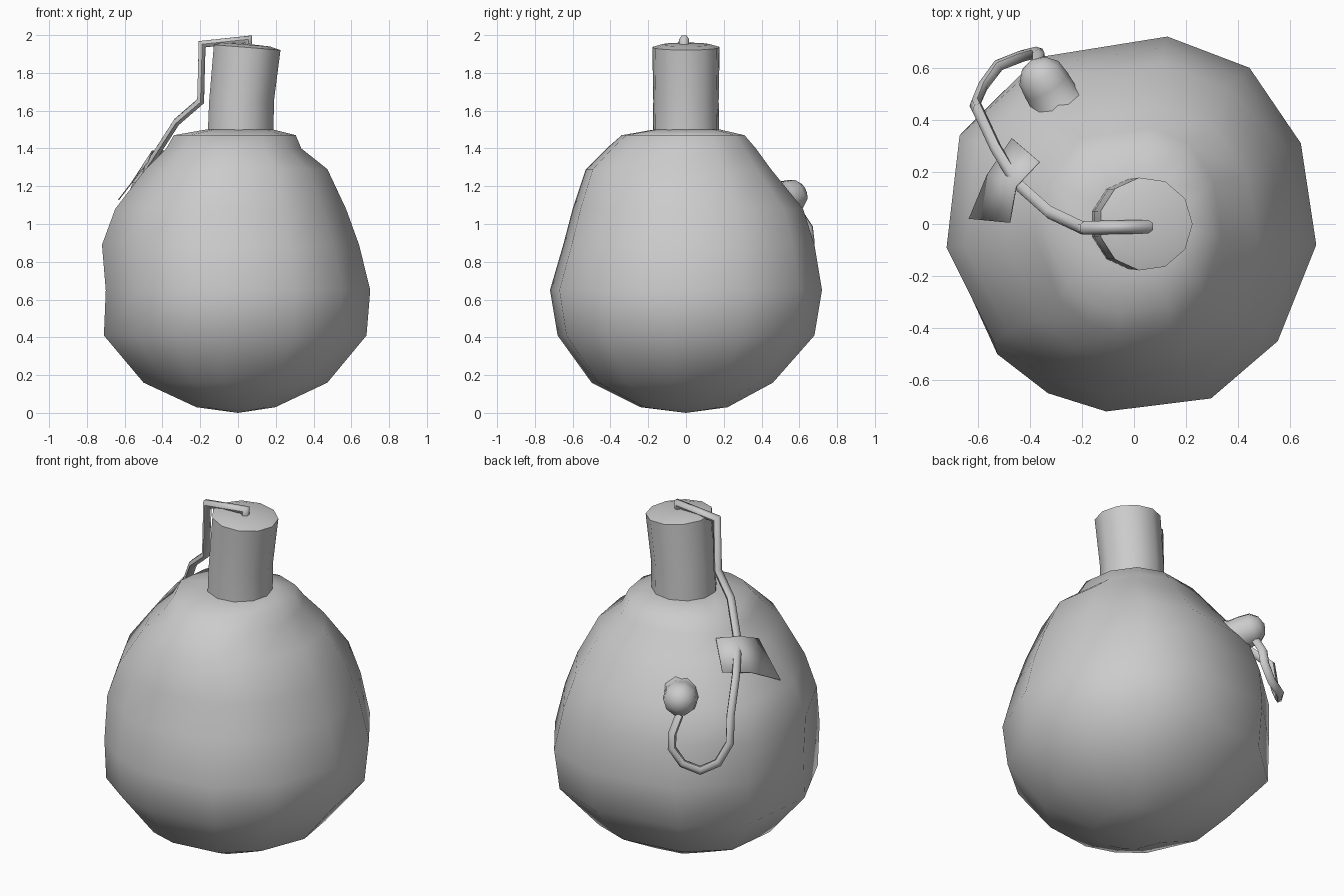
import bpy, math
from mathutils import Vector

if "Cube" in bpy.data.objects:
    bpy.data.objects.remove(bpy.data.objects["Cube"])

grey = bpy.data.materials.new("plain grey")
grey.diffuse_color = (0.6, 0.6, 0.6, 1)
grey.use_nodes = True
grey.node_tree.nodes["Principled BSDF"].inputs["Base Color"].default_value = grey.diffuse_color


def make(name, verts, faces, angle=60):
    me = bpy.data.meshes.new(name)
    me.from_pydata(verts, [], faces)
    me.materials.append(grey)
    ob = bpy.data.objects.new(name, me)
    bpy.context.collection.objects.link(ob)
    bpy.ops.object.select_all(action='DESELECT')
    ob.select_set(True)
    bpy.context.view_layer.objects.active = ob
    bpy.ops.object.mode_set(mode='EDIT')
    bpy.ops.mesh.select_all(action='SELECT')
    bpy.ops.mesh.normals_make_consistent(inside=False)
    bpy.ops.object.mode_set(mode='OBJECT')
    bpy.ops.object.shade_smooth_by_angle(angle=math.radians(angle))
    return ob


def skin(rings, start=None, end=None):
    """Join equal rings of points, with optional end points."""
    n = len(rings[0])
    verts = [p for r in rings for p in r]
    faces = [(k * n + i, k * n + (i + 1) % n, (k + 1) * n + (i + 1) % n, (k + 1) * n + i)
             for k in range(len(rings) - 1) for i in range(n)]
    for tip, base in ((start, 0), (end, (len(rings) - 1) * n)):
        if tip is not None:
            verts.append(tip)
            faces += [(base + i, base + (i + 1) % n, len(verts) - 1) for i in range(n)]
    return verts, faces


# Body: uneven round outline scaled to the extents at each height
outline = [(0.71, -0.08), (0.65, 0.31), (0.45, 0.60), (0.13, 0.72), (-0.38, 0.64),
           (-0.67, 0.36), (-0.72, -0.10), (-0.54, -0.50), (-0.34, -0.65),
           (-0.11, -0.72), (0.30, -0.67), (0.56, -0.45)]
# height, left, right, front, back
levels = [(0.03, -0.22, 0.20, -0.24, 0.22), (0.16, -0.50, 0.48, -0.50, 0.46),
          (0.41, -0.71, 0.69, -0.68, 0.68), (0.65, -0.70, 0.71, -0.72, 0.72),
          (0.89, -0.72, 0.65, -0.65, 0.68), (1.08, -0.65, 0.58, -0.60, 0.62),
          (1.29, -0.49, 0.48, -0.53, 0.45), (1.40, -0.38, 0.34, -0.42, 0.37),
          (1.47, -0.34, 0.31, -0.34, 0.31), (1.50, -0.17, 0.19, -0.17, 0.18)]
rings = []
for z, l, r, f, b in levels:
    rings.append([(x / 0.72 * (-l if x < 0 else r), y / 0.72 * (-f if y < 0 else b), z)
                  for x, y in outline])
make("body", *skin(rings, (0, 0, 0.0), (0, 0, 1.5)))

# Neck: slightly leaning tube with a tilted, low domed cap
rings = []
for z, cx, r, tilt in ((1.46, 0.01, 0.178, 0), (1.65, 0.015, 0.175, 0),
                       (1.935, 0.045, 0.18, -0.08), (1.95, 0.04, 0.13, -0.08)):
    rings.append([(cx + r * math.cos(a), r * math.sin(a), z + tilt * r * math.cos(a))
                  for a in (math.tau * i / 11 for i in range(11))])
make("neck", *skin(rings, None, (0.04, 0, 1.955)))

# Knob on the back left shoulder, with a stem sunk into the body
axis = Vector((-0.50, 0.82, 0.25)).normalized()
side = axis.cross(Vector((0, 0, 1))).normalized()
up = side.cross(axis)
centre = Vector((-0.35, 0.555, 1.145))
rings = [[centre + axis * d + (side * math.cos(a) + up * math.sin(a)) * r
          for a in (math.tau * i / 10 for i in range(10))]
         for d, r in ((-0.20, 0.16), (-0.09, 0.095), (-0.03, 0.095),
                      (0.03, 0.088), (0.07, 0.055))]
make("knob", *skin(rings, None, centre + axis * 0.09))

# Cord from the cap, down over the shoulder and looping up to the knob
path = [Vector(p) for p in (
    (0.055, -0.01, 1.945), (0.055, -0.01, 1.978), (-0.19, -0.015, 1.952),
    (-0.198, -0.015, 1.65), (-0.325, 0.045, 1.54), (-0.447, 0.153, 1.35),
    (-0.53, 0.29, 1.23), (-0.60, 0.44, 1.07), (-0.61, 0.46, 0.92),
    (-0.58, 0.53, 0.82), (-0.52, 0.61, 0.79), (-0.43, 0.645, 0.82),
    (-0.37, 0.66, 0.90), (-0.365, 0.65, 0.98), (-0.37, 0.59, 1.07))]
rings = []
u = Vector((0, 1, 0))
for i, p in enumerate(path):
    before = (p - path[i - 1]).normalized() if i else None
    after = (path[i + 1] - p).normalized() if i < len(path) - 1 else before
    before = before or after
    t = (before + after).normalized()
    u = (u - t * u.dot(t)).normalized()
    v = t.cross(u)
    # widen the section across the bend so the cord keeps its thickness
    bend = after - before
    stretch = 1 / max(0.6, t.dot(after))
    ring = []
    for k in range(6):
        a = math.tau * k / 6
        q = (u * math.cos(a) * 1.25 + v * math.sin(a)) * 0.021
        if bend.length > 0.01:
            d = bend.normalized()
            q += d * q.dot(d) * (stretch - 1)
        ring.append(p + q)
    rings.append(ring)
make("cord", *skin(rings, path[0], path[-1]))

# Patch: a folded strip holding the cord to the shoulder
patch = make("patch", [(-0.48, 0.005, 1.33), (-0.455, 0.145, 1.39), (-0.365, 0.24, 1.39),
                       (-0.635, 0.02, 1.13), (-0.565, 0.19, 1.22), (-0.47, 0.33, 1.25)],
             [(0, 1, 4, 3), (1, 2, 5, 4)], 20)
mod = patch.modifiers.new("thickness", 'SOLIDIFY')
mod.thickness = 0.006
